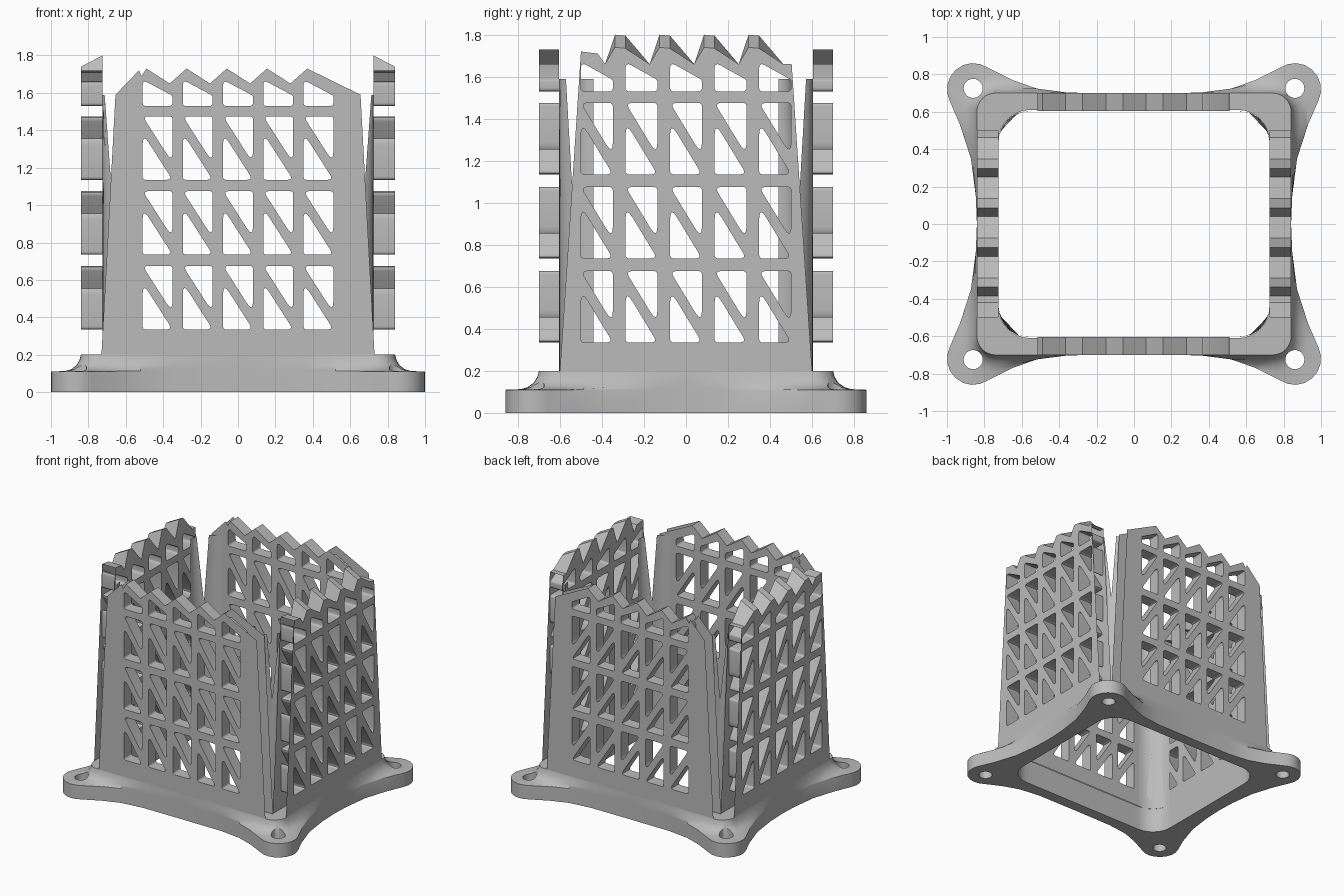
import bpy, bmesh, math
from mathutils import Vector

if "Cube" in bpy.data.objects:
    bpy.data.objects.remove(bpy.data.objects["Cube"])

GREY = (0.5, 0.5, 0.5, 1)
mat = bpy.data.materials.new("plain_grey")
mat.use_nodes = True
mat.diffuse_color = GREY
mat.node_tree.nodes["Principled BSDF"].inputs["Base Color"].default_value = GREY


def add_object(name, mesh):
    mesh.materials.clear()
    mesh.materials.append(mat)
    obj = bpy.data.objects.new(name, mesh)
    bpy.context.collection.objects.link(obj)
    return obj


def smooth(obj):
    bpy.ops.object.select_all(action='DESELECT')
    obj.select_set(True)
    bpy.context.view_layer.objects.active = obj
    bpy.ops.object.shade_smooth_by_angle(angle=math.radians(35))


# ---- Flanged base: matching loops joined into a closed ring ----
STEPS = 8


def arc(cx, cy, r, a0, a1):
    angles = [math.radians(a0 + (a1 - a0) * i / STEPS) for i in range(STEPS + 1)]
    return [(cx + r * math.cos(a), cy + r * math.sin(a)) for a in angles]


def full_loop(q):
    """Mirror a quarter outline, running from the x axis to the y axis."""
    return ([Vector(p) for p in q]
            + [Vector((-x, y)) for x, y in q[-2::-1]]
            + [Vector((-x, -y)) for x, y in q[1:]]
            + [Vector((x, -y)) for x, y in q[-2:0:-1]])


lobed = full_loop([(.84, 0), (.846, .15), (.872, .35), (.93, .53)]
                  + arc(.86, .72, .14, -27, 125)
                  + [(.65, .77), (.52, .724), (.35, .702), (0, .70)])
ring = full_loop([(.84, 0), (.84, .15), (.84, .35), (.84, .5)]
                 + arc(.74, .60, .10, 0, 90)
                 + [(.65, .70), (.52, .70), (.35, .70), (0, .70)])
inner = full_loop([(.725, 0), (.725, .15), (.725, .3), (.725, .4)]
                  + arc(.555, .44, .17, 0, 90)
                  + [(.5, .61), (.42, .61), (.3, .61), (0, .61)])


def toward(a, b, dist):
    gap = (b - a).length
    return a.lerp(b, min(1, dist / gap)) if gap > 1e-5 else a


loops = [(inner, 0), (lobed, 0), (lobed, .11)]
for dist, z in ((.09, .113), (.055, .122), (.025, .143), (.008, .17)):
    loops.append(([toward(r, p, dist) for r, p in zip(ring, lobed)], z))
loops += [(ring, .2), (inner, .2)]

bm = bmesh.new()
rows = [[bm.verts.new((p.x, p.y, z)) for p in pts] for pts, z in loops]
n = len(ring)
for a, b in zip(rows, rows[1:] + rows[:1]):
    for i in range(n):
        j = (i + 1) % n
        bm.faces.new((a[i], a[j], b[j], b[i]))
bmesh.ops.remove_doubles(bm, verts=bm.verts, dist=1e-4)
bmesh.ops.recalc_face_normals(bm, faces=bm.faces)
mesh = bpy.data.meshes.new("base_flange")
bm.to_mesh(mesh)
bm.free()
base = add_object("base_flange", mesh)

# Bolt holes through the four lobes
bm = bmesh.new()
for sx in (-1, 1):
    for sy in (-1, 1):
        ret = bmesh.ops.create_cone(bm, cap_ends=True, segments=24, radius1=.051,
                                    radius2=.051, depth=1)
        bmesh.ops.translate(bm, verts=ret["verts"], vec=(sx * .86, sy * .725, 0))
mesh = bpy.data.meshes.new("bolt_hole_cutter")
bm.to_mesh(mesh)
bm.free()
cutter = add_object("bolt_hole_cutter", mesh)
cutter.hide_render = True
mod = base.modifiers.new("bolt_holes", 'BOOLEAN')
mod.operation = 'DIFFERENCE'
mod.solver = 'EXACT'
mod.object = cutter
bpy.context.view_layer.objects.active = base
bpy.ops.object.modifier_apply(modifier=mod.name)
bpy.data.objects.remove(cutter)
smooth(base)


# ---- Perforated walls with jagged tops ----
def rounded(points, r=.018):
    out = []
    pts = [Vector(p) for p in points]
    for i, p in enumerate(pts):
        to_prev = (pts[i - 1] - p).normalized()
        to_next = (pts[(i + 1) % len(pts)] - p).normalized()
        d = r / math.tan(to_prev.angle(to_next) / 2)
        a, b = p + to_prev * d, p + to_next * d
        for t in (0, .25, .5, .75, 1):
            out.append(a * (1 - t) ** 2 + p * 2 * t * (1 - t) + b * t * t)
    return out


def openings(lefts, w):
    """Pairs of triangles either side of a diagonal rib, in a regular grid."""
    holes = []
    for x in lefts:
        for row in range(3):
            z = .335 + .4 * row
            holes.append(rounded([(x, z), (x + w, z), (x, z + .25)]))
            holes.append(rounded([(x + w, z + .34), (x, z + .34), (x + w, z + .09)]))
        holes.append(rounded([(x, 1.53), (x + w, 1.53), (x + w, 1.585), (x, 1.67)]))
    return holes


def wall_mesh(name, outline, holes, half_thick):
    curve = bpy.data.curves.new(name, 'CURVE')
    curve.dimensions = '2D'
    curve.fill_mode = 'BOTH'
    curve.extrude = half_thick
    for pts in [outline] + holes:
        s = curve.splines.new('POLY')
        s.points.add(len(pts) - 1)
        for sp, p in zip(s.points, pts):
            sp.co = (p[0], p[1], 0, 1)
        s.use_cyclic_u = True
    tmp = bpy.data.objects.new(name, curve)
    bpy.context.collection.objects.link(tmp)
    deps = bpy.context.evaluated_depsgraph_get()
    mesh = bpy.data.meshes.new_from_object(tmp.evaluated_get(deps))
    bpy.data.objects.remove(tmp)
    return mesh


def build_wall(name, outline, holes, half_thick, offset, side, spike, half):
    """Stand the sheet up; side is +1 or -1 along its outward axis."""
    lengthwise, (bottom, top, centre) = name.startswith(("left", "right")), half
    bm = bmesh.new()
    bm.from_mesh(wall_mesh(name, outline, holes, half_thick))
    bmesh.ops.remove_doubles(bm, verts=bm.verts, dist=1e-5)
    # The shell is open along its ends and underside
    ends = [f for f in bm.faces if abs(f.normal.z) < .1 and
            (abs(f.calc_center_median().x) > .512 or f.calc_center_median().y < .21)]
    bmesh.ops.delete(bm, geom=ends, context='FACES')
    inward = -side if lengthwise else side
    for v in bm.verts:
        u, z, w = v.co
        if w * inward > 0 and z > 1.73:
            z += spike
        v.co = (w + side * offset, u, z) if lengthwise else (u, side * offset - w, z)
    # Curved inside corners at both ends
    face_at, radius = offset - half_thick, .17
    for end in (-1, 1):
        cols = []
        for i in range(6):
            col = []
            for z, edge in ((.2, bottom), (1.59, top)):
                du = (min(edge, centre + .16) - centre) * i / 5
                depth = face_at - radius + math.sqrt(radius ** 2 - du ** 2) - .001
                u, d = end * (centre + du), side * depth
                col.append(bm.verts.new((d, u, z) if lengthwise else (u, d, z)))
            cols.append(col)
        for a, b in zip(cols, cols[1:]):
            bm.faces.new((a[0], b[0], b[1], a[1]) if end * inward > 0
                         else (a[1], b[1], b[0], a[0]))
    mesh = bpy.data.meshes.new(name)
    bm.to_mesh(mesh)
    bm.free()
    smooth(add_object(name, mesh))


# Front and back
lefts = [-.51 + .215 * i for i in range(5)]
outline = [(-.73, .2), (.73, .2), (.655, 1.59)]
for x in reversed(lefts):
    if x < .3:
        outline.append((x + .145, 1.65))
    outline.append((x + .02, 1.73))
outline += [(-.515, 1.69), (-.53, 1.72), (-.655, 1.59)]
for name, side in (("front_wall", -1), ("back_wall", 1)):
    build_wall(name, outline, openings(lefts, .16), .0475, .6525, side, 0,
               (.73, .655, .555))

# Left and right, with taller spikes on the inside
lefts = [-.5 + .212 * i for i in range(5)]
outline = [(-.6, .2), (.6, .2), (.503, 1.66)]
for x in reversed(lefts):
    outline.append((x + .115, 1.66))
    if x > -.4:
        outline += [(x, 1.735), (x - .05, 1.74)]
outline += [(-.42, 1.71), (-.5, 1.72)]
for name, side in (("right_wall", -1), ("left_wall", 1)):
    build_wall(name, outline, openings(lefts, .152), .0575, .7825, side, .06,
               (.6, .5, .44))
